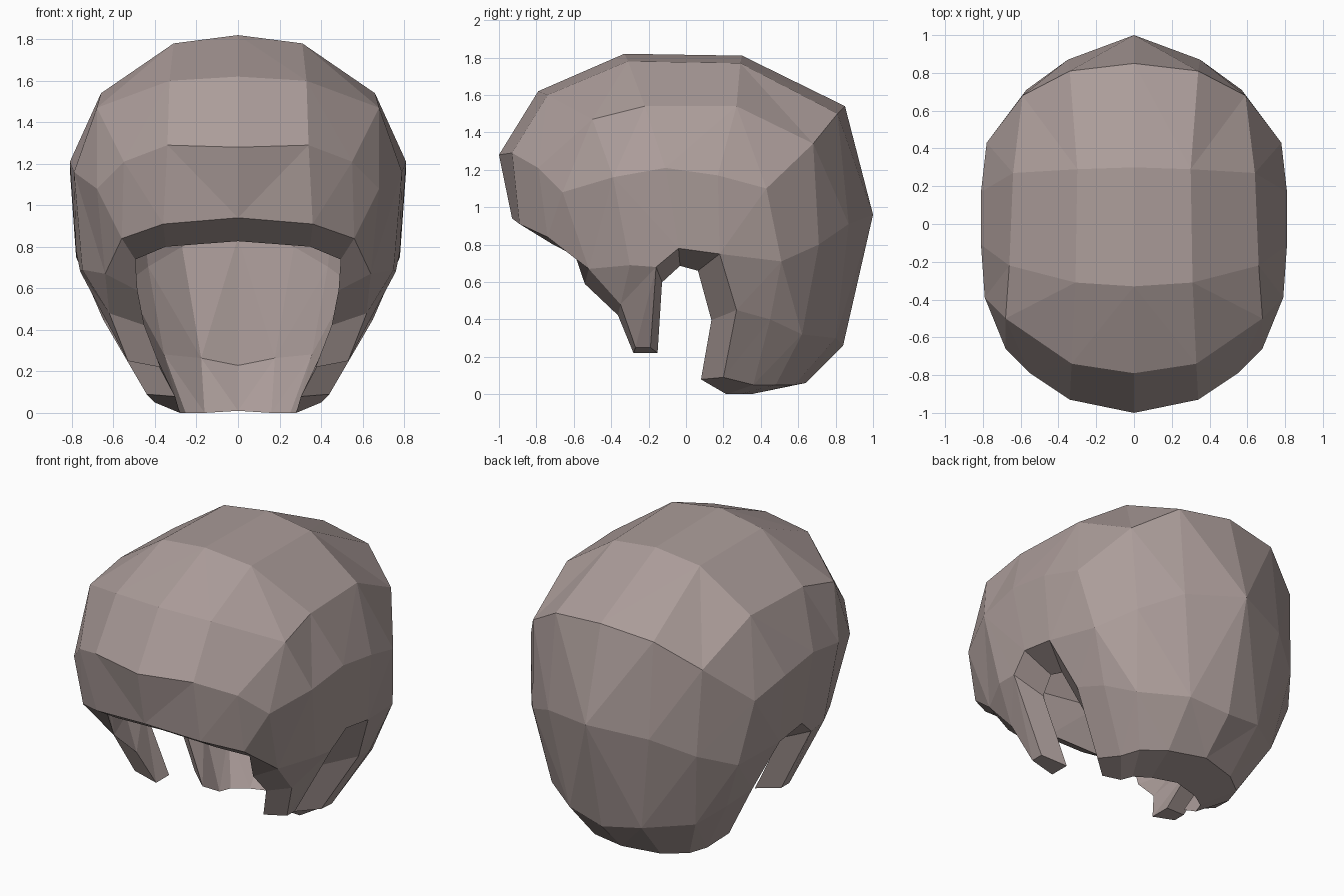
import bpy
import bmesh
from mathutils import Vector

cube = bpy.data.objects.get("Cube")
if cube:
    bpy.data.objects.remove(cube, do_unlink=True)

# Half-rings of the outer hair surface, each running from front centre to back centre
crown = [(0, -.33, 1.82), (.31, -.31, 1.78), (.3, .29, 1.77), (0, .3, 1.81)]
upper = [(0, -.79, 1.62), (.33, -.74, 1.6), (.68, -.5, 1.47), (.66, -.22, 1.54),
         (.64, .27, 1.54), (.59, .68, 1.34), (.34, .81, 1.5), (0, .85, 1.54)]
middle = [(0, -1, 1.28), (.34, -.93, 1.29), (.55, -.79, 1.21), (.68, -.66, 1.08),
          (.79, -.39, 1.16), (.81, -.11, 1.21), (.81, .17, 1.17), (.78, .43, 1.1),
          (.57, .71, .8), (.35, .87, .91), (0, 1, .96)]
# Fringe edge, then over the ear notch
fringe = [(0, -.93, .94), (.36, -.89, .91), (.56, -.74, .84), (.64, -.52, .67),
          (.75, -.3, .69), (.76, -.16, .68), (.78, -.04, .78), (.78, .18, .75),
          (.72, .51, .71)]
sideburn = [(.62, -.35, .48), (.53, -.27, .25), (.53, -.19, .25)]
# Lower back and neckline
nape = [(.65, .27, .45), (.6, .45, .4), (.5, .62, .32), (.25, .8, .3), (0, .84, .26)]
neckline = [(.44, .2, .09), (.4, .36, .05), (.36, .48, .05), (.23, .58, .05), (0, .64, .06)]

bm = bmesh.new()


def ring(points):
    return [bm.verts.new(p) for p in points]


def stitch(a, b):
    """Join two chains of vertices, always taking the shorter diagonal."""
    i = j = 0
    while i < len(a) - 1 or j < len(b) - 1:
        step_a = (a[i + 1].co - b[j].co).length if i < len(a) - 1 else float("inf")
        step_b = (a[i].co - b[j + 1].co).length if j < len(b) - 1 else float("inf")
        if step_a < step_b:
            bm.faces.new((a[i], a[i + 1], b[j]))
            i += 1
        else:
            bm.faces.new((a[i], b[j + 1], b[j]))
            j += 1


def inner_point(co):
    """Where an outer point lands on the inside of the hair."""
    x, y, z = co
    if z < .08:                       # neckline: wide, nearly level underside
        return Vector((x * .7, y * .6, z - .05))
    narrow = .68 + .1 * z + max(0, -y - .5) * .5
    if y > 0:                         # back wall, flattened in the middle
        inner_y = min(y * .8 - .08, .62)
    elif -.6 < y < -.25:              # front edge of the sideburn
        inner_y = y * 1.04
    else:
        inner_y = y * .8
    return Vector((x * narrow, inner_y, z * .88))


# Outer surface of one half
crown, upper, middle, fringe, sideburn, nape, neckline = map(
    ring, (crown, upper, middle, fringe, sideburn, nape, neckline))
bm.faces.new(crown)
stitch(crown, upper)
stitch(upper, middle)
stitch(middle[:9], fringe)
stitch(fringe[3:6], sideburn)
stitch(fringe[7:] + middle[8:], nape)
stitch(nape, neckline)

# Inner surface and the thick rim that joins it to the outer one
bmesh.ops.recalc_face_normals(bm, faces=bm.faces[:])
outer_faces = bm.faces[:]
rim_edges = [e for e in bm.edges
             if e.is_boundary and max(v.co.x for v in e.verts) > .001]
inner = {v: bm.verts.new(inner_point(v.co)) for v in bm.verts[:]}
for face in outer_faces:
    bm.faces.new([inner[v] for v in reversed(face.verts)])
for edge in rim_edges:
    v, w = edge.verts
    bm.faces.new((v, w, inner[w], inner[v]))

# Other half
bmesh.ops.mirror(bm, geom=bm.verts[:] + bm.edges[:] + bm.faces[:],
                 axis='X', merge_dist=.0005)
bmesh.ops.remove_doubles(bm, verts=bm.verts[:], dist=.0005)
bmesh.ops.recalc_face_normals(bm, faces=bm.faces[:])

mesh = bpy.data.meshes.new("hair")
bm.to_mesh(mesh)
bm.free()
hair = bpy.data.objects.new("hair", mesh)
bpy.context.collection.objects.link(hair)

# Single dusty brown colour
color = (.41, .335, .322, 1)
mat = bpy.data.materials.new("dusty_brown")
mat.use_nodes = True
mat.diffuse_color = color
mat.node_tree.nodes["Principled BSDF"].inputs["Base Color"].default_value = color
mesh.materials.append(mat)
